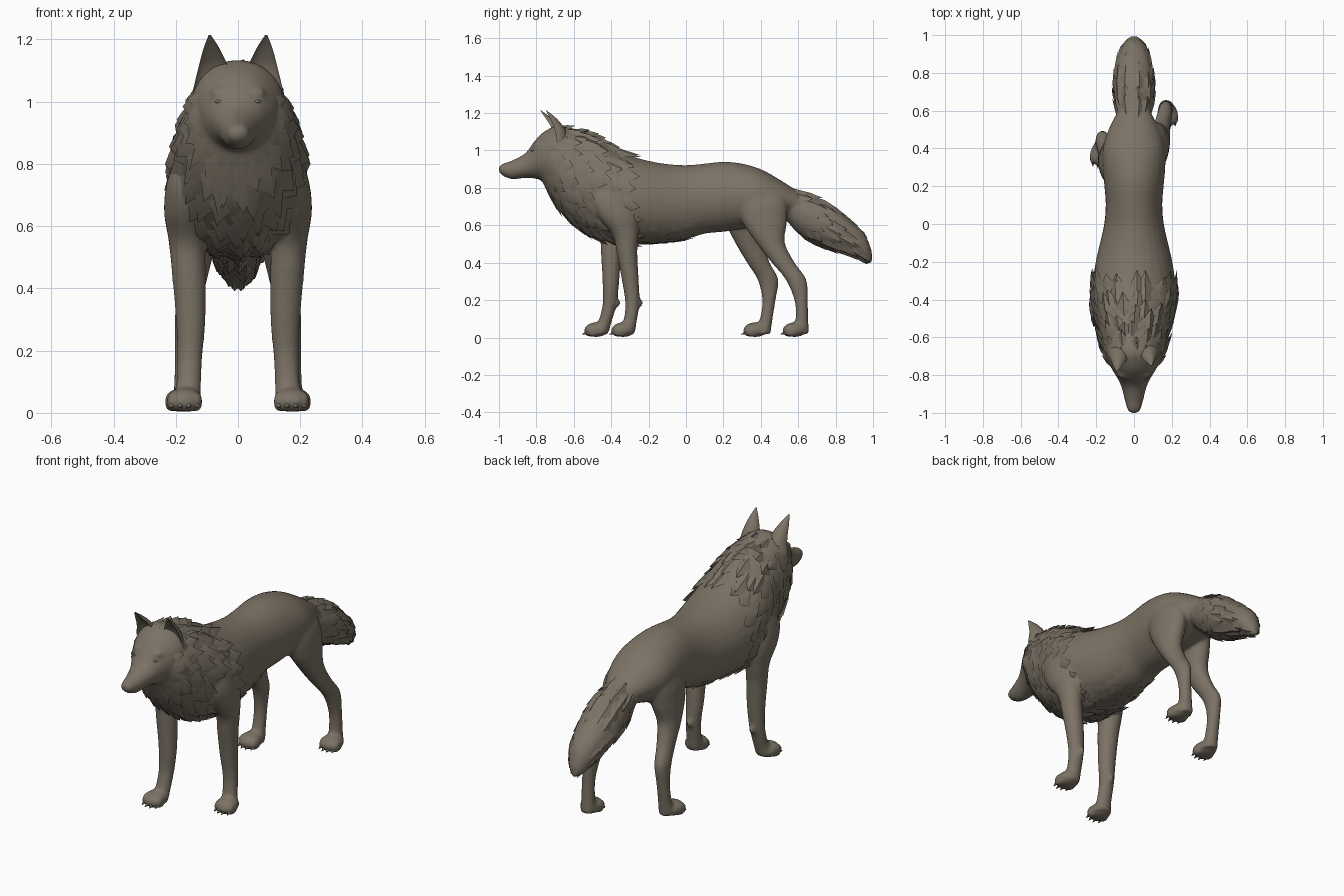
import bpy, bmesh, math, random
from mathutils import Matrix, Vector

random.seed(4)
cube = bpy.data.objects.get("Cube")
if cube:
    bpy.data.objects.remove(cube, do_unlink=True)

coat = bpy.data.materials.new("grey_brown_coat")
coat.use_nodes = True
COLOUR = (0.20, 0.17, 0.13, 1)
coat.diffuse_color = COLOUR
bsdf = next(n for n in coat.node_tree.nodes if n.type == 'BSDF_PRINCIPLED')
bsdf.inputs["Base Color"].default_value = COLOUR
bsdf.inputs["Roughness"].default_value = 0.9


def sample(sections, t):
    """Smooth interpolation through the sections at fractional index t."""
    last = len(sections) - 1
    t = max(0, min(last, t))
    i = min(int(t), last - 1)
    f = t - i
    a, b, c, d = (sections[max(0, min(last, i + k))] for k in (-1, 0, 1, 2))
    return [q + 0.5 * f * (r - p + f * (2*p - 5*q + 4*r - s + f * (3*(q - r) + s - p)))
            for p, q, r, s in zip(a, b, c, d)]


def rim(section, angle, axis, scale=1.0):
    """Point on an elliptical section lying across the y or the z axis."""
    x, y, z, rx, r = section
    u, v = scale * rx * math.cos(angle), scale * r * math.sin(angle)
    return Vector((x + u, y, z + v)) if axis == 'y' else Vector((x + u, y + v, z))


def loft(bm, sections, axis, sides=28, steps=5, hollow=False):
    rings = []
    for k in range((len(sections) - 1) * steps + 1):
        sec = sample(sections, k / steps)
        ring = []
        for j in range(sides):
            p = rim(sec, math.tau * j / sides, axis)
            if hollow and p.y < sec[1]:          # scoop out the front side
                p.y = sec[1] + (sec[1] - p.y) * 0.35
            ring.append(bm.verts.new(p))
        rings.append(ring)
    for lo, hi in zip(rings, rings[1:]):
        for j in range(sides):
            n = (j + 1) % sides
            bm.faces.new((lo[j], lo[n], hi[n], hi[j]))
    bm.faces.new(rings[0][::-1])
    bm.faces.new(rings[-1])


def blob(bm, centre, radii):
    m = Matrix.Translation(centre) @ Matrix.Diagonal((*radii, 1))
    bmesh.ops.create_uvsphere(bm, u_segments=16, v_segments=10, radius=1, matrix=m)


def finish(bm, name, angle=60, voxel=None):
    bmesh.ops.recalc_face_normals(bm, faces=bm.faces[:])
    mesh = bpy.data.meshes.new(name)
    bm.to_mesh(mesh)
    bm.free()
    mesh.materials.append(coat)
    ob = bpy.data.objects.new(name, mesh)
    bpy.context.collection.objects.link(ob)
    bpy.ops.object.select_all(action='DESELECT')
    ob.select_set(True)
    bpy.context.view_layer.objects.active = ob
    if voxel:
        fuse = ob.modifiers.new("fuse", 'REMESH')
        fuse.mode = 'VOXEL'
        fuse.voxel_size = voxel
        fuse.use_smooth_shade = True
        soft = ob.modifiers.new("soften", 'SMOOTH')
        soft.factor, soft.iterations = 0.5, 8
        bpy.ops.object.convert(target='MESH')
    bpy.ops.object.shade_smooth_by_angle(angle=math.radians(angle))


def profile(rows):
    """Rows of y, top, bottom, half width."""
    return [(0, y, (top + low) / 2, w, (top - low) / 2) for y, top, low, w in rows]


def locks(bm, sections, t, count, length, flare, start=0.0, sweep=math.tau):
    """A row of pointed fur locks lying back along the sections."""
    half = sweep / count * 0.6
    for i in range(count):
        a = start + sweep * (i + random.uniform(0.2, 0.8)) / count
        t0 = t + random.uniform(-0.15, 0.15)
        tip_t = t0 + length * random.uniform(0.8, 1.2)
        mid = t0 + length * 0.5
        at = lambda tt, ang, s: bm.verts.new(rim(sample(sections, tt), ang, 'y', s))
        root, tip = at(t0, a, 0.98), at(tip_t, a, 1 + flare)
        left, right = at(mid, a - half, 1.0), at(mid, a + half, 1.0)
        ridge = at(mid, a, 1 + flare * 0.75)
        for tri in ((root, left, ridge), (left, tip, ridge), (tip, right, ridge),
                    (right, root, ridge), (root, right, tip), (root, tip, left)):
            bm.faces.new(tri)


torso = profile([
    (-.79, 1.05, .88, .085), (-.74, 1.10, .78, .135), (-.66, 1.12, .66, .172),
    (-.55, 1.10, .575, .192), (-.45, 1.06, .525, .21), (-.33, .985, .505, .22),
    (-.2, .945, .505, .203), (-.1, .928, .51, .18), (0, .922, .525, .158),
    (.1, .93, .555, .15), (.2, .94, .565, .157), (.3, .93, .58, .166),
    (.4, .9, .6, .165), (.5, .845, .63, .135), (.6, .78, .66, .085)])
head = profile([
    (-1, .915, .885, .018), (-.985, .928, .868, .034), (-.93, .947, .846, .05),
    (-.86, .985, .853, .068), (-.81, 1.05, .85, .092), (-.76, 1.1, .84, .122),
    (-.68, 1.135, .84, .15), (-.58, 1.11, .84, .14)])
tail = profile([
    (.42, .85, .68, .06), (.52, .825, .64, .085), (.6, .785, .555, .095),
    (.7, .75, .5, .106), (.8, .69, .465, .099), (.9, .605, .43, .08),
    (.96, .545, .4, .053), (.995, .46, .395, .015)])
# Leg sections: x, y, z and the two radii, from the top down
front_leg = [
    (.15, -.40, .86, .04, .06), (.163, -.40, .75, .064, .115), (.172, -.365, .65, .066, .108),
    (.165, -.325, .55, .058, .07), (.158, -.315, .45, .055, .055), (.152, -.297, .3, .048, .045),
    (.155, -.287, .18, .041, .038), (.16, -.30, .08, .041, .036), (.165, -.315, .02, .046, .042)]
hind_leg = [
    (.07, .37, .83, .03, .06), (.105, .40, .74, .065, .13), (.12, .42, .62, .068, .12),
    (.135, .45, .51, .056, .078), (.15, .52, .4, .044, .062), (.165, .588, .31, .038, .056),
    (.17, .615, .2, .034, .036), (.17, .62, .1, .036, .034), (.17, .617, .02, .042, .042)]

# Body, head, tail and legs fused into one skin
body = bmesh.new()
claws = bmesh.new()
loft(body, torso, 'y')
loft(body, head, 'y')
loft(body, tail, 'y')
for side in (1, -1):
    blob(body, (side * .055, -.79, 1.03), (.036, .03, .018))     # brow
    blob(body, (side * .112, -.68, .93), (.055, .07, .08))       # cheek
    for leg, stride, paw in ((front_leg, -.145, 0), (hind_leg, -.21, -.016)):
        # The right legs step forward, more at the foot than at the hip
        def shift(z):
            return 0 if side > 0 else stride * (1 - 0.92 * z)
        loft(body, [(side * x, y + shift(z), z, rx, ry) for x, y, z, rx, ry in leg], 'z')
        fx, fy = side * (leg[-1][0] + .007), leg[-1][1] + shift(0) + paw
        blob(body, (fx, fy - .02, .042), (.057, .064, .04))
        for k in (-1.5, -.5, .5, 1.5):
            reach = fy - .056 + abs(k) * .012
            blob(body, (fx + k * .027, reach, .036), (.018, .038, .034))
            m = Matrix.Translation((fx + k * .027, reach - .036, .02)) @ Matrix.Rotation(
                math.radians(110), 4, 'X')
            bmesh.ops.create_cone(claws, cap_ends=True, segments=8, radius1=.009,
                                  radius2=.001, depth=.024, matrix=m)
    # Dewclaw pad behind the wrist
    blob(body, (side * .15, -.25 + (0 if side > 0 else -.12), .185), (.016, .022, .024))
finish(body, "body", voxel=.010)
finish(claws, "claws")

# Ears, hollow at the front; the right one is pricked further forward
for side, label, lean in ((1, "left", 0), (-1, "right", -.03)):
    ear = bmesh.new()
    loft(ear, [(side * .086, -.69, 1.04, .058, .06),
               (side * .08, -.70 + lean * .4, 1.11, .047, .055),
               (side * .085, -.725 + lean * .8, 1.17, .026, .034),
               (side * .091, -.75 + lean, 1.215, .003, .003)], 'z', sides=20, hollow=True)
    finish(ear, label + "_ear")

# Eyes
eyes = bmesh.new()
for side in (1, -1):
    blob(eyes, (side * .06, -.815, 1.0), (.014, .014, .007))
finish(eyes, "eyes")

# Mane: overlapping rows of locks from the cheeks to the shoulders
mane = bmesh.new()
for row in range(8):
    locks(mane, torso, .6 + row * .55, 18, 1.15, .085)
finish(mane, "mane_fur", 45)

# Short fur under the chest and belly
belly = bmesh.new()
for row in range(5):
    locks(belly, torso, 5 + row * .6, 7, 1.0, .035, math.radians(220), math.radians(100))
finish(belly, "belly_fur", 50)

# Brush of the tail
brush = bmesh.new()
for row in range(7):
    locks(brush, tail, 1.6 + row * .6, 11, 1.3, .12)
finish(brush, "tail_fur", 45)
